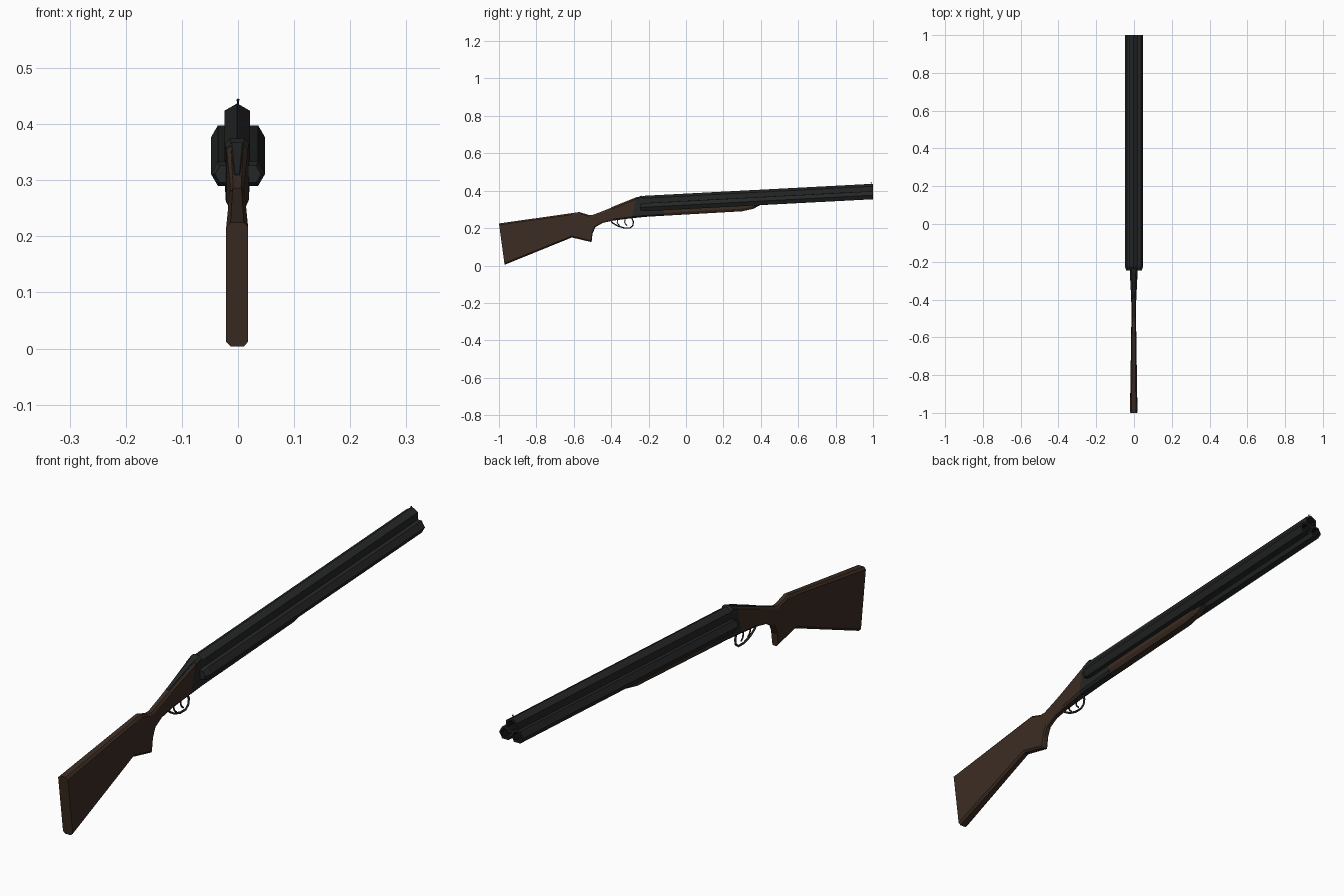
import bpy, bmesh, math
from mathutils import Vector

if "Cube" in bpy.data.objects:
    bpy.data.objects.remove(bpy.data.objects["Cube"])


def material(name, r, g, b):
    m = bpy.data.materials.new(name)
    m.diffuse_color = (r, g, b, 1)
    m.use_nodes = True
    m.node_tree.nodes["Principled BSDF"].inputs["Base Color"].default_value = m.diffuse_color
    return m


WOOD = material("walnut", 0.044, 0.025, 0.016)
METAL = material("gunmetal", 0.018, 0.019, 0.019)
DARK = material("bore_black", 0.006, 0.006, 0.006)
X0 = -0.0015
SLOPE = 0.065 / 1.24          # barrels rise towards the muzzle


def loft(name, rings, mats, face_rule=None):
    """Skin a list of equal-length rings and cap both ends."""
    bm = bmesh.new()
    vr = [[bm.verts.new(p) for p in ring] for ring in rings]
    n = len(rings[0])
    for k in range(len(vr) - 1):
        for i in range(n):
            j = (i + 1) % n
            f = bm.faces.new((vr[k][i], vr[k][j], vr[k + 1][j], vr[k + 1][i]))
            if face_rule:
                f.material_index = face_rule(k)
    bm.faces.new(vr[0])
    f = bm.faces.new(vr[-1])
    if face_rule:
        f.material_index = face_rule(len(vr) - 2)
    bmesh.ops.recalc_face_normals(bm, faces=bm.faces)
    me = bpy.data.meshes.new(name)
    bm.to_mesh(me)
    bm.free()
    for m in mats:
        me.materials.append(m)
    ob = bpy.data.objects.new(name, me)
    bpy.context.collection.objects.link(ob)
    return ob


def section(yt, zt, yb, zb, w, top=0.6, bot=0.6, c=0.008):
    """Chamfered cross-section between a top point and a bottom point."""
    t, b = Vector((X0, yt, zt)), Vector((X0, yb, zb))
    d = (b - t).normalized()
    x = Vector((w, 0, 0))
    right = [t + x * top, t + d * c + x, b - d * c + x, b + x * bot]
    left = [b - x * bot, b - d * c - x, t + d * c - x, t - x * top]
    return right + left


def barrel(name, x, z_muzzle, r, turn):
    # outer hexagon, then back down inside the bore
    rings = []
    for y, s in ((-0.245, 0.7), (-0.225, 1), (1, 1), (1, 0.72), (0.95, 0.72)):
        z = z_muzzle - (1 - y) * SLOPE
        rings.append([(x + r * s * math.cos(turn + i * math.pi / 3), y,
                       z + r * s * math.sin(turn + i * math.pi / 3)) for i in range(6)])
    return loft(name, rings, [METAL, DARK], lambda k: 1 if k == 3 else 0)


def rod(name, pts, r, sides=6):
    cu = bpy.data.curves.new(name, 'CURVE')
    cu.dimensions = '3D'
    cu.bevel_depth = r
    cu.bevel_resolution = 1
    cu.use_fill_caps = True
    sp = cu.splines.new('POLY')
    sp.points.add(len(pts) - 1)
    for p, (y, z) in zip(sp.points, pts):
        p.co = (0, y, z, 1)
    cu.materials.append(METAL)
    ob = bpy.data.objects.new(name, cu)
    bpy.context.collection.objects.link(ob)


# three hexagonal barrels
barrel("top_barrel", X0, 0.411, 0.026, math.pi / 6)
for side, s in (("left", -1), ("right", 1)):
    barrel(side + "_barrel", s * 0.0235, 0.376, 0.025, 0)

# butt stock, pistol grip and wrist
loft("stock", [
    section(-1.0, 0.225, -0.97, 0.004, 0.0195),
    section(-0.61, 0.280, -0.61, 0.150, 0.014),
    section(-0.57, 0.286, -0.505, 0.125, 0.0125),
    section(-0.52, 0.270, -0.500, 0.170, 0.012),
    section(-0.50, 0.270, -0.485, 0.205, 0.012),
    section(-0.45, 0.289, -0.445, 0.228, 0.012),
    section(-0.40, 0.309, -0.390, 0.240, 0.0135),
    section(-0.265, 0.362, -0.29, 0.253, 0.019),
], [WOOD])

# receiver block under the barrels
loft("receiver", [
    section(-0.265, 0.363, -0.29, 0.253, 0.0195),
    section(-0.235, 0.374, -0.24, 0.258, 0.021, 0.6, 0.6),
    section(-0.225, 0.360, -0.22, 0.260, 0.021, 0.6, 0.6),
    section(-0.12, 0.350, -0.12, 0.266, 0.021, 0.6, 0.6),
], [METAL])

# tang strip on top of the wrist
loft("tang", [
    section(-0.40, 0.311, -0.40, 0.303, 0.005, 0.8, 0.8, 0.002),
    section(-0.26, 0.367, -0.26, 0.355, 0.012, 0.8, 0.8, 0.002),
], [METAL])

# fore-end
loft("fore_end", [
    section(-0.12, 0.320, -0.12, 0.266, 0.022, 0.6, 0.6, 0.014),
    section(0.30, 0.340, 0.30, 0.290, 0.021, 0.6, 0.6, 0.014),
    section(0.36, 0.343, 0.36, 0.303, 0.019, 0.6, 0.6, 0.012),
    section(0.40, 0.345, 0.40, 0.325, 0.014, 0.6, 0.6, 0.005),
], [WOOD])

# trigger guard and two triggers
rod("trigger_guard", [(-0.405, 0.242), (-0.39, 0.226), (-0.365, 0.211), (-0.33, 0.201),
                      (-0.30, 0.201), (-0.285, 0.212), (-0.281, 0.232), (-0.29, 0.256)], 0.004)
for name, y in (("rear_trigger", -0.365), ("front_trigger", -0.325)):
    rod(name, [(y, 0.252), (y - 0.003, 0.232), (y + 0.002, 0.221), (y + 0.011, 0.213)], 0.003)

# front sight
rod("sight_post", [(0.99, 0.43), (0.99, 0.443)], 0.0015)
bpy.ops.mesh.primitive_ico_sphere_add(subdivisions=1, radius=0.003, location=(0, 0.99, 0.443))
bead = bpy.context.object
bead.name = "sight_bead"
bead.data.materials.append(METAL)
